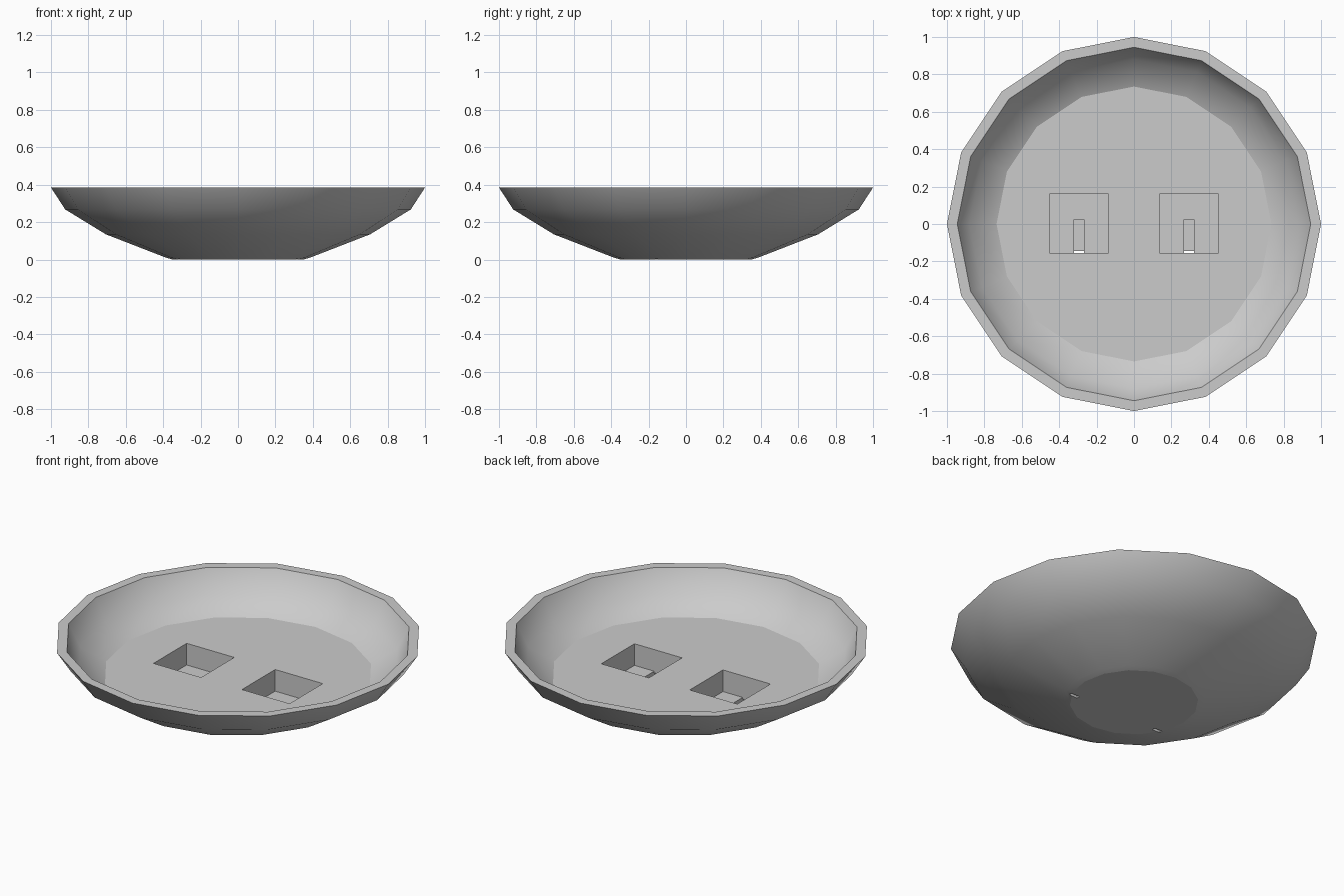
import bpy
import bmesh
from math import radians
from mathutils import Matrix, Vector

SEGMENTS = 16

if "Cube" in bpy.data.objects:
    bpy.data.objects.remove(bpy.data.objects["Cube"], do_unlink=True)

# Single light grey material
grey = bpy.data.materials.new("light_grey")
grey.use_nodes = True
colour = (0.6, 0.6, 0.6, 1)
grey.diffuse_color = colour
grey.node_tree.nodes["Principled BSDF"].inputs["Base Color"].default_value = colour


def add_object(name, bm):
    bmesh.ops.recalc_face_normals(bm, faces=bm.faces)
    mesh = bpy.data.meshes.new(name)
    bm.to_mesh(mesh)
    bm.free()
    mesh.materials.append(grey)
    obj = bpy.data.objects.new(name, mesh)
    bpy.context.collection.objects.link(obj)
    return obj


def lathe(name, profile):
    """Turn a (radius, height) profile round z, capping both open ends."""
    bm = bmesh.new()
    rings = []
    for radius, z in profile:
        ring = bmesh.ops.create_circle(bm, segments=SEGMENTS, radius=radius,
                                       matrix=Matrix.Translation((0, 0, z)))
        rings.append(ring["verts"])
    for low, high in zip(rings, rings[1:]):
        for i in range(SEGMENTS):
            j = (i + 1) % SEGMENTS
            bm.faces.new((low[i], low[j], high[j], high[i]))
    bm.faces.new(rings[0])
    bm.faces.new(rings[-1])
    return add_object(name, bm)


def cut_box(target, low, high):
    """Subtract an axis-aligned box given by two opposite corners."""
    low, high = Vector(low), Vector(high)
    bm = bmesh.new()
    bmesh.ops.create_cube(bm, size=1, matrix=Matrix.Translation((low + high) / 2)
                          @ Matrix.Diagonal((*(high - low), 1)))
    cutter = add_object("cutter", bm)
    cutter.hide_render = True
    mod = target.modifiers.new("cut", 'BOOLEAN')
    mod.operation = 'DIFFERENCE'
    mod.solver = 'EXACT'
    mod.object = cutter
    bpy.context.view_layer.objects.active = target
    bpy.ops.object.modifier_apply(modifier=mod.name)
    bpy.data.objects.remove(cutter, do_unlink=True)


# Shallow bowl: outer shell from the base up, over the rim, down to the floor
dish = lathe("dish", [
    (0.35, 0), (0.385, 0.01), (0.707, 0.135), (0.924, 0.268), (1, 0.385),
    (0.945, 0.385), (0.88, 0.255), (0.735, 0.18)])

# Two square pockets, each with a channel and a small through hole
for x in (-0.295, 0.293):
    cut_box(dish, (x - 0.158, -0.155, 0.05), (x + 0.158, 0.16, 0.3))
    cut_box(dish, (x - 0.027, -0.155, 0.02), (x + 0.027, 0.025, 0.1))
    cut_box(dish, (x - 0.027, -0.165, -0.1), (x + 0.027, -0.145, 0.04))

# Smooth walls, flat level faces
bpy.ops.object.select_all(action='DESELECT')
dish.select_set(True)
bpy.context.view_layer.objects.active = dish
bpy.ops.object.shade_smooth_by_angle(angle=radians(40))
for face in dish.data.polygons:
    if abs(face.normal.z) > 0.99:
        face.use_smooth = False
